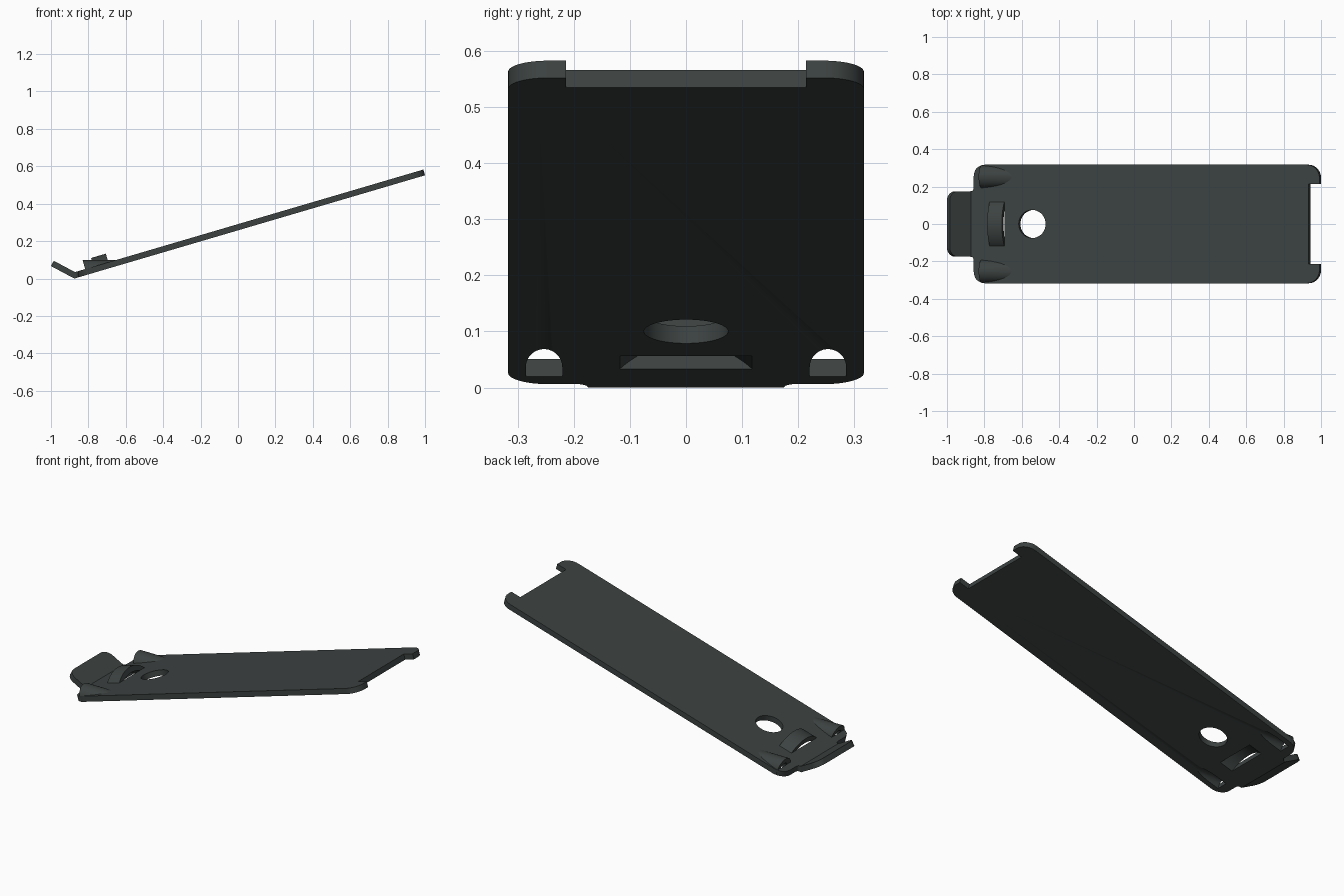
import bpy, bmesh, math
from mathutils import Matrix, Vector

if "Cube" in bpy.data.objects:
    bpy.data.objects.remove(bpy.data.objects["Cube"])

T = 0.032                      # sheet thickness
A = math.radians(16.4)         # slope of the plate
B = math.radians(28)           # slope of the bent lip
L, LIP = 1.9546, 0.1416        # lengths of plate and lip from the bend
BEND_X = -0.875

mat = bpy.data.materials.new("dark_slate_metal")
mat.diffuse_color = (0.045, 0.055, 0.053, 1)
mat.use_nodes = True
mat.node_tree.nodes["Principled BSDF"].inputs["Base Color"].default_value = mat.diffuse_color


def on_plate(u, y, w):
    """Plate coordinates (along, across, normal) to world."""
    return Vector((BEND_X + u * math.cos(A) - w * math.sin(A), y,
                   u * math.sin(A) + w * math.cos(A)))


def bent(u, y, w):
    """As on_plate, but folds everything left of the bend upwards with a mitre."""
    s = abs(u) + w * math.tan((A + B) / 2) * max(0, 1 - abs(u) / 0.04)
    if u >= -1e-6:
        return on_plate(s, y, w)
    return Vector((BEND_X - s * math.cos(B) + w * math.sin(B), y,
                   s * math.sin(B) + w * math.cos(B)))


def arc(cx, cy, r, a0, a1, n=12):
    return [(cx + r * math.cos(math.radians(a0 + (a1 - a0) * i / n)),
             cy + r * math.sin(math.radians(a0 + (a1 - a0) * i / n))) for i in range(n + 1)]


def prism(name, pts, lo, hi, place, split=False):
    """Extrude a 2D outline from lo to hi, then place each vertex."""
    bm = bmesh.new()
    a = [bm.verts.new((p[0], p[1], lo)) for p in pts]
    b = [bm.verts.new((p[0], p[1], hi)) for p in pts]
    bm.faces.new(a[::-1])
    bm.faces.new(b)
    for i in range(len(pts)):
        j = (i + 1) % len(pts)
        bm.faces.new((a[i], a[j], b[j], b[i]))
    if split:                  # crease line for the bend
        bmesh.ops.bisect_plane(bm, geom=bm.verts[:] + bm.edges[:] + bm.faces[:],
                               plane_co=(0, 0, 0), plane_no=(1, 0, 0))
    for v in bm.verts:
        v.co = place(*v.co)
    bmesh.ops.recalc_face_normals(bm, faces=bm.faces)
    me = bpy.data.meshes.new(name)
    bm.to_mesh(me)
    bm.free()
    me.materials.append(mat)
    ob = bpy.data.objects.new(name, me)
    bpy.context.collection.objects.link(ob)
    return ob


def boolean(ob, tool, op):
    """Apply a boolean and discard the tool."""
    m = ob.modifiers.new("cut", 'BOOLEAN')
    m.operation, m.object, m.solver = op, tool, 'EXACT'
    bpy.context.view_layer.objects.active = ob
    bpy.ops.object.modifier_apply(modifier=m.name)
    bpy.data.objects.remove(tool)


def box(u0, u1, y, w0, w1):
    return prism("cutter", [(u0, -y), (u1, -y), (u1, y), (u0, y)], w0, w1, on_plate)


# Plate with end notch, rounded corners and bent lip
half = [(L - 0.06, 0.214), (L, 0.214)]
half += arc(L - 0.07, 0.247, 0.07, 0, 90)
half += arc(0.092, 0.247, 0.07, 90, 180)
half += arc(0.0015, 0.1955, 0.0205, 0, -90, 6)
half += arc(-LIP + 0.05, 0.125, 0.05, 90, 180)
plate = prism("bent_plate", half + [(x, -y) for x, y in reversed(half)], 0, T, bent, True)

# Round hole
hole = arc(0.354, 0, 0.075, 0, 360, 64)[:-1]
boolean(plate, prism("cutter", hole, -0.1, 0.1, on_plate), 'DIFFERENCE')

# Slot with the raised arched strap above it
S0, S1, W, RISE = 0.117, 0.199, 0.118, 0.048
boolean(plate, box(S0, S1, W, -0.1, 0.1), 'DIFFERENCE')
R = (W * W + RISE * RISE) / (2 * RISE)
ang = math.degrees(math.asin(W / R))
under = arc(0, RISE - R, R, 90 + ang, 90 - ang, 24)
over = [(y, w + T) for y, w in reversed(under)]
strap = prism("arched_strap", under + over, S0, S1, lambda y, w, u: on_plate(u, y, w))

# Two hooded scoops: level half tubes rising out of the sloping plate
parts = [plate, strap]
MOUTH, CZ = 0.07, 0.036
for side, label in ((-1, "front"), (1, "back")):
    cy = side * 0.253
    level = lambda y, z, x: Vector((x, y, z))
    outer = [(cy + 0.062, -0.2)] + arc(cy, CZ, 0.062, 0, 180, 24) + [(cy - 0.062, -0.2)]
    inner = [(cy + 0.0325, -0.2)] + arc(cy, CZ, 0.0325, 0, 180, 24) + [(cy - 0.0325, -0.2)]
    scoop = prism(label + "_scoop", outer + inner[::-1], -0.95, -0.5, level)
    boolean(scoop, box(MOUTH, 0.6, 0.6, 0.001, 0.4), 'INTERSECT')
    cutter = prism("scoop_cutter", inner, -0.95, -0.5, level)
    boolean(cutter, box(MOUTH, 0.6, 0.6, -0.15, 0.4), 'INTERSECT')
    boolean(plate, cutter, 'DIFFERENCE')
    parts.append(scoop)

# Smooth the curved walls, keep folds and rims crisp
bpy.ops.object.select_all(action='DESELECT')
for ob in parts:
    ob.select_set(True)
bpy.context.view_layer.objects.active = plate
bpy.ops.object.shade_smooth_by_angle(angle=math.radians(25))
